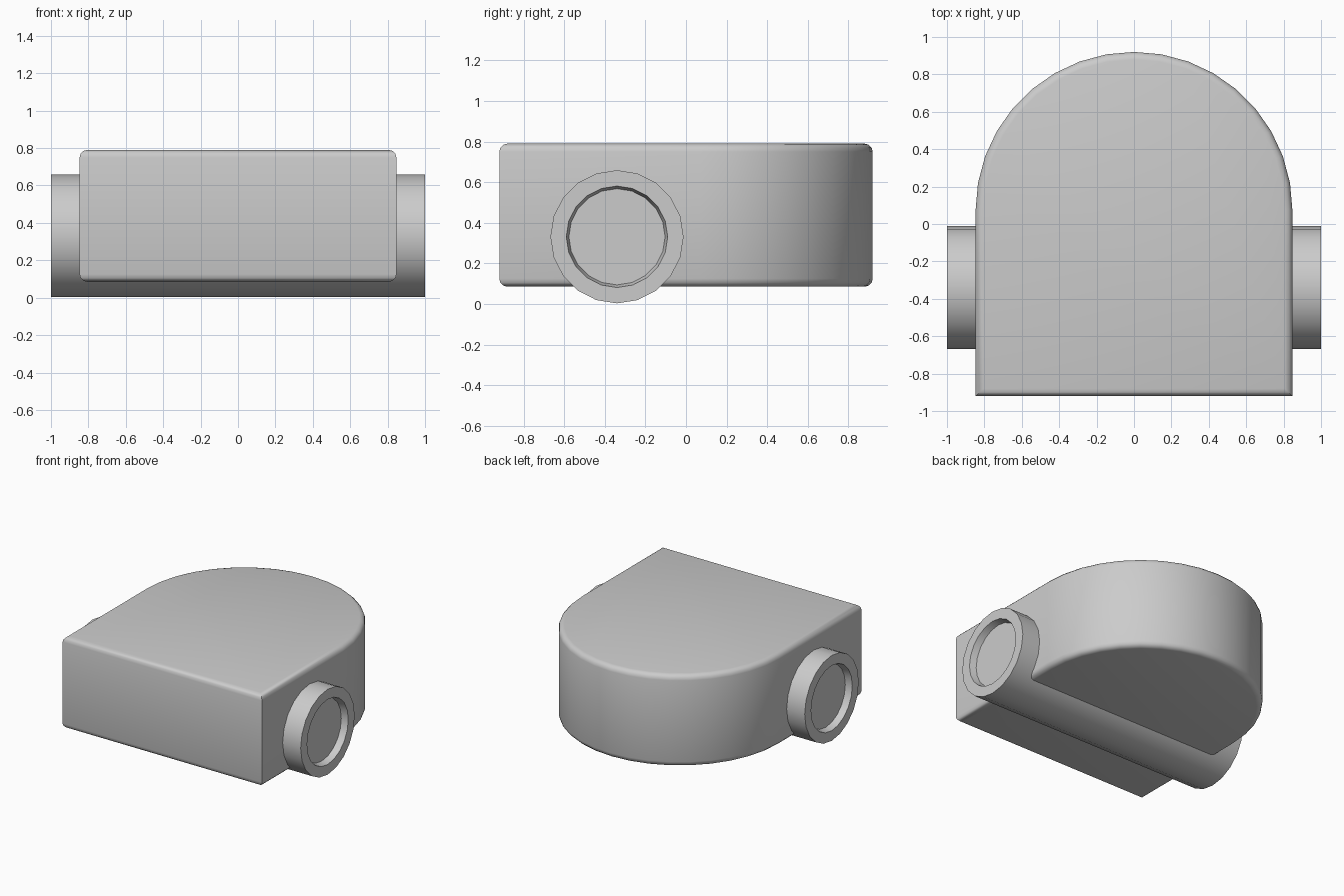
import bpy, bmesh, math

if "Cube" in bpy.data.objects:
    bpy.data.objects.remove(bpy.data.objects["Cube"])


def finish(bm, name, angle):
    bmesh.ops.recalc_face_normals(bm, faces=bm.faces)
    me = bpy.data.meshes.new(name)
    bm.to_mesh(me)
    bm.free()
    ob = bpy.data.objects.new(name, me)
    bpy.context.collection.objects.link(ob)
    bpy.ops.object.select_all(action='DESELECT')
    ob.select_set(True)
    bpy.context.view_layer.objects.active = ob
    bpy.ops.object.shade_smooth_by_angle(angle=math.radians(angle))
    return ob


# Round-backed body: D-shaped outline extruded, top and bottom rims rounded
R, Y_ARC, Y_FRONT, Z0, Z1 = 0.847, 0.073, -0.92, 0.085, 0.79
outline = [(-R, Y_FRONT), (R, Y_FRONT)]
outline += [(R * math.cos(math.radians(10 * i)), Y_ARC + R * math.sin(math.radians(10 * i)))
            for i in range(19)]
bm = bmesh.new()
base = bm.faces.new([bm.verts.new((x, y, Z0)) for x, y in outline])
ext = bmesh.ops.extrude_face_region(bm, geom=[base], use_keep_orig=True)
for v in ext["geom"]:
    if isinstance(v, bmesh.types.BMVert):
        v.co.z = Z1
bmesh.ops.recalc_face_normals(bm, faces=bm.faces)
rims = [e for e in bm.edges if abs(e.verts[0].co.z - e.verts[1].co.z) < 1e-5]
bmesh.ops.bevel(bm, geom=rims, offset=0.04, offset_type='OFFSET', segments=3,
                profile=0.5, affect='EDGES', clamp_overlap=True)
finish(bm, "body", 35)

# Cross tube through the body, with a shallow tapered recess in each end
SIDES, TY, TZ = 20, -0.34, 0.331
stations = [(-0.95, 0.237), (-1.0, 0.25), (-1.0, 0.328),
            (1.0, 0.328), (1.0, 0.25), (0.95, 0.237)]
bm = bmesh.new()
rings = []
for x, r in stations:
    rings.append([bm.verts.new((x, TY + r * math.sin(2 * math.pi * i / SIDES),
                                TZ + r * math.cos(2 * math.pi * i / SIDES)))
                  for i in range(SIDES)])
for a, b in zip(rings, rings[1:]):
    for i in range(SIDES):
        j = (i + 1) % SIDES
        bm.faces.new((a[i], a[j], b[j], b[i]))
bm.faces.new(rings[0])
bm.faces.new(rings[-1])
finish(bm, "cross_tube", 35)
